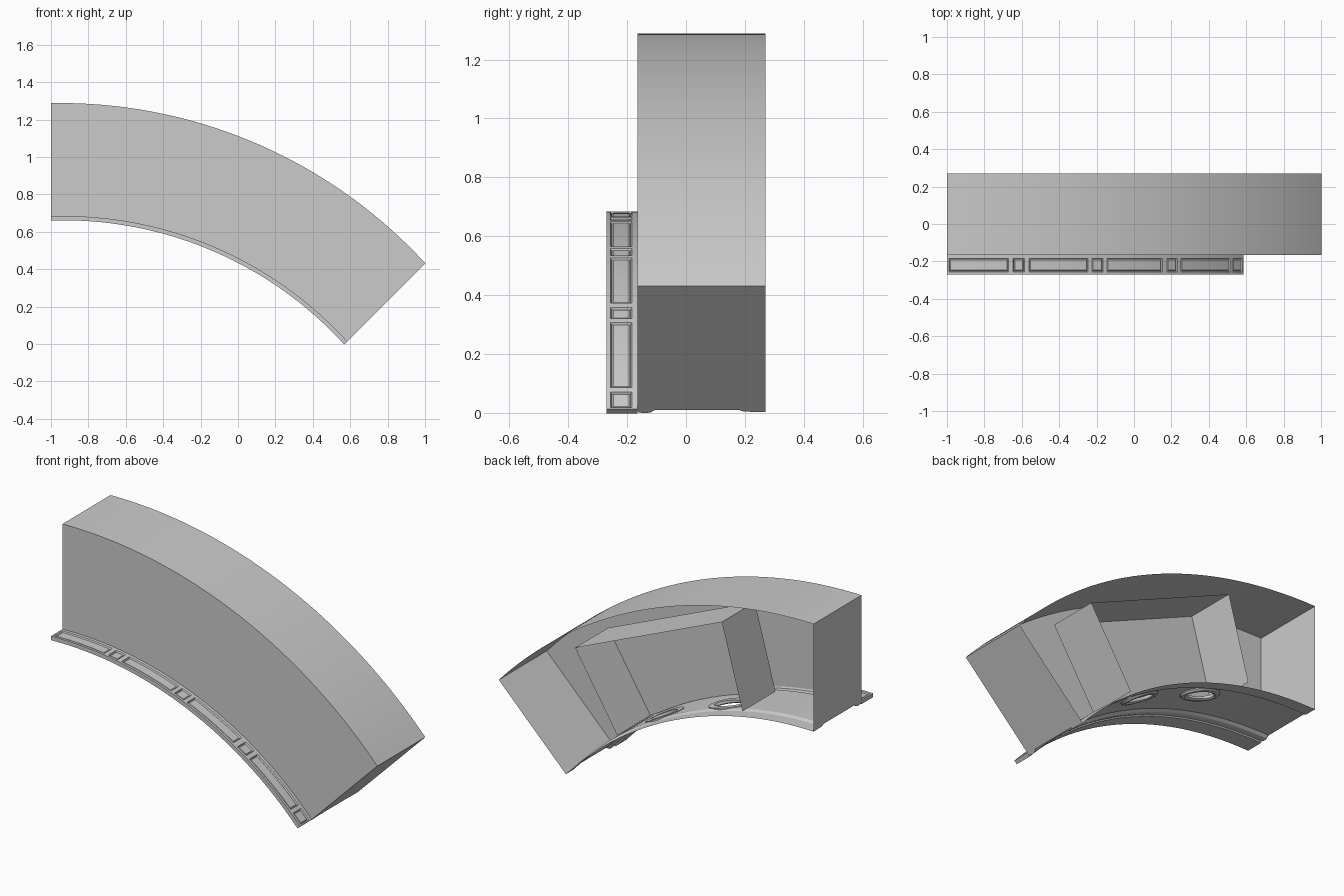
import bpy, bmesh, math

if "Cube" in bpy.data.objects:
    bpy.data.objects.remove(bpy.data.objects["Cube"])

CX, CZ = -0.95, -1.363            # centre of the arch curve
R_OUT = 2.651
FRONT, BACK, LIP = -0.165, 0.27, -0.27
SEG = 96

stone = bpy.data.materials.new("pale_grey")
stone.diffuse_color = (0.6, 0.6, 0.6, 1)
stone.use_nodes = True
stone.node_tree.nodes["Principled BSDF"].inputs["Base Color"].default_value = stone.diffuse_color


def limits(r):
    """Angles (from vertical) where radius r meets the two end cuts."""
    return math.asin((-1 - CX) / r), math.pi / 4 + math.asin(0.111 / r)


def at(r, a, y, drift=0.014):
    r += drift * max(a, 0) / 0.83
    return (CX + r * math.sin(a), y, CZ + r * math.cos(a))


def finish(name, bm, smooth=True, recalc=True):
    bmesh.ops.remove_doubles(bm, verts=bm.verts, dist=0.0004)
    if recalc:
        bmesh.ops.recalc_face_normals(bm, faces=bm.faces)
    me = bpy.data.meshes.new(name)
    bm.to_mesh(me)
    bm.free()
    me.materials.append(stone)
    ob = bpy.data.objects.new(name, me)
    bpy.context.collection.objects.link(ob)
    if smooth:
        bpy.ops.object.select_all(action='DESELECT')
        ob.select_set(True)
        bpy.context.view_layer.objects.active = ob
        bpy.ops.object.shade_smooth_by_angle(angle=math.radians(25))
    return ob


def skin(bm, rows, skip=None):
    """Quads between consecutive rows of points."""
    vs = [[bm.verts.new(p) for p in row] for row in rows]
    made = {}
    for i in range(len(vs) - 1):
        for j in range(len(vs[0]) - 1):
            if skip and skip(i, j):
                continue
            made[i, j] = bm.faces.new((vs[i][j], vs[i + 1][j], vs[i + 1][j + 1], vs[i][j + 1]))
    return made


def angle_steps(r, n=SEG):
    a0, a1 = limits(r)
    return [a0 + (a1 - a0) * i / n for i in range(n + 1)]


# Moulded underside section: (y, radius)
section = [(FRONT, 2.038), (-0.16, 2.030), (-0.14, 2.027), (-0.12, 2.030), (-0.105, 2.043)]
section += [(-0.105 + 0.285 * k / 19, 2.043) for k in range(1, 20)]
section += [(0.195, 2.034), (BACK, 2.033)]

# Two oval openings in the underside: (angle, y)
HOLES = [(math.radians(17), 0.11), (math.radians(29.5), 0.11)]
HA, HB = 0.09, 0.045


def in_hole(i, j):
    a0, a1 = limits(2.04)
    a = a0 + (a1 - a0) * (i + 0.5) / SEG
    y = (section[j][0] + section[j + 1][0]) / 2
    return any(((a - ha) * 2.04 / HA) ** 2 + ((y - hy) / HB) ** 2 < 1.25 for ha, hy in HOLES)


# Arch shell: outer curve, front wall, moulded underside, two end walls, open back
bm = bmesh.new()
outer = angle_steps(R_OUT)
inner = angle_steps(section[0][1])
skin(bm, [[at(R_OUT, a, FRONT, 0), at(R_OUT, a, BACK, 0)] for a in outer])
skin(bm, [[at(R_OUT, a, FRONT, 0), at(section[0][1], b, FRONT)] for a, b in zip(outer, inner)])
columns = [angle_steps(r) for y, r in section]
skin(bm, [[at(r, columns[j][i], y) for j, (y, r) in enumerate(section)]
          for i in range(SEG + 1)], in_hole)
for end in (0, 1):
    pts = [at(R_OUT, limits(R_OUT)[end], y, 0) for y in (BACK, FRONT)]
    pts += [at(r, limits(r)[end], y) for y, r in section]
    bm.faces.new([bm.verts.new(p) for p in pts])
finish("arch_shell", bm)

# Recess box inside the shell, open towards the back
bm = bmesh.new()
outline = [(-0.548, 0.665), (-0.417, 1.143), (0.516, 0.746), (0.248, 0.314)]
skin(bm, [[(x, -0.03, z), (x, BACK, z)] for x, z in outline])
deep = [bm.verts.new((x, -0.03, z)) for x, z in outline]
under = []
for k in range(13):                # lower edge follows the underside
    a = math.radians(35.5 - (35.5 - 11.25) * k / 12)
    under.append(bm.verts.new(at(2.045, a, -0.03)))
bm.faces.new(deep + under[1:-1])
finish("recess_box", bm, smooth=False)

# Oval rims round the openings
for n, (ha, hy) in enumerate(HOLES):
    bm = bmesh.new()
    rows = []
    for k in range(41):
        t = 2 * math.pi * k / 40
        row = []
        for grow, r in ((0, 2.047), (0, 2.033), (0.012, 2.026), (0.026, 2.028),
                        (0.034, 2.038), (0.034, 2.047), (0, 2.047)):
            row.append(at(r, ha + (HA + grow) * math.cos(t) / 2.04,
                          hy + (HB + grow) * math.sin(t)))
        rows.append(row)
    skin(bm, rows)
    finish("opening_rim_%d" % (n + 1), bm)

# Front lip with sunk rectangular panels on its upper face
TOP, BOT = 2.047, 2.024
panels = [(-0.99, -0.67), (-0.645, -0.585), (-0.56, -0.245), (-0.225, -0.165),
          (-0.145, 0.15), (0.175, 0.23), (0.25, 0.51), (0.525, 0.575)]


def angle_of(x):
    return math.asin((x - CX) / 2.054)


a0, a1 = limits(TOP)
stops, owner = [a0], []
for k, (l, r) in enumerate(panels):
    la, ra = angle_of(l), angle_of(r)
    stops.append(la)
    owner.append(-1)
    n = max(2, round((ra - la) / 0.014))
    for s in range(1, n + 1):
        stops.append(la + (ra - la) * s / n)
        owner.append(k)
stops.append(a1)
owner.append(-1)

bm = bmesh.new()
loop = [(LIP, BOT), (LIP, TOP), (-0.256, TOP), (-0.184, TOP), (FRONT, TOP), (FRONT, BOT), (LIP, BOT)]
grid = skin(bm, [[at(r, a, y) for y, r in loop] for a in stops])
for a in (a0, a1):
    bm.faces.new([bm.verts.new(at(r, a, y)) for y, r in loop[:-1]])
bmesh.ops.remove_doubles(bm, verts=bm.verts, dist=0.0004)
bmesh.ops.recalc_face_normals(bm, faces=bm.faces)
for k in range(len(panels)):
    faces = [grid[i, 2] for i, o in enumerate(owner) if o == k]
    bmesh.ops.inset_region(bm, faces=faces, thickness=0.004, depth=-0.008, use_even_offset=True)
    bmesh.ops.inset_region(bm, faces=faces, thickness=0.005, depth=0.004, use_even_offset=True)
finish("front_lip", bm)
